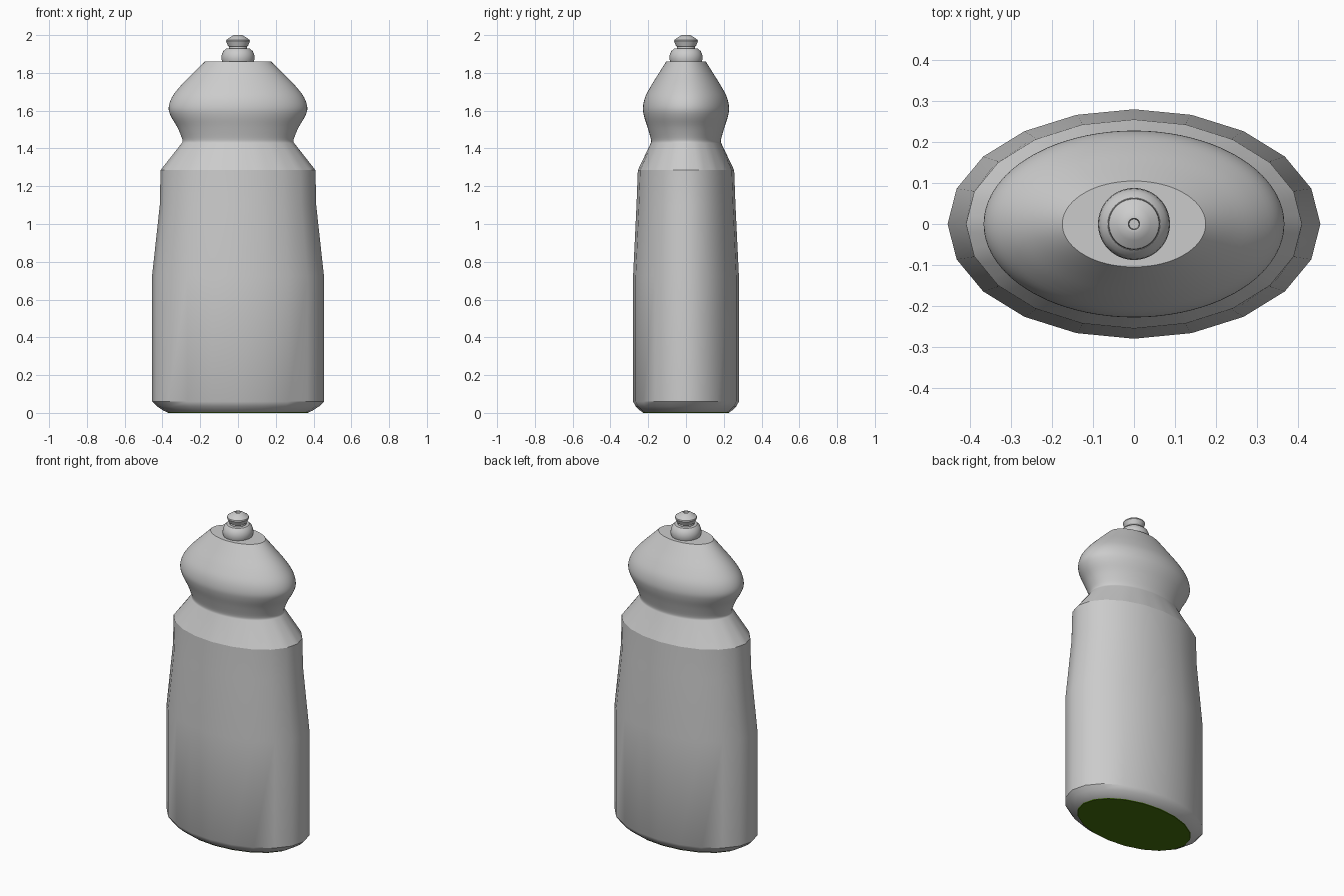
import bpy
from math import sin, cos, pi

if "Cube" in bpy.data.objects:
    bpy.data.objects.remove(bpy.data.objects["Cube"])


def ring(rx, ry, z, n, facets=None):
    """Elliptical ring; with facets its points lie on a polygon of that many sides."""
    pts = []
    for i in range(n):
        if facets:
            step = n // facets
            k, t = i // step, (i % step) / step
            a, b = 2 * pi * k / facets, 2 * pi * (k + 1) / facets
            c, s = cos(a) * (1 - t) + cos(b) * t, sin(a) * (1 - t) + sin(b) * t
        else:
            c, s = cos(2 * pi * i / n), sin(2 * pi * i / n)
        pts.append((rx * c, ry * s, z))
    return pts


def loft(name, rings, cap_bottom=False, cap_top=False, angle=32):
    n = len(rings[0])
    verts = [p for r in rings for p in r]
    faces = []
    for j in range(len(rings) - 1):
        for i in range(n):
            k = (i + 1) % n
            faces.append((j * n + i, j * n + k, (j + 1) * n + k, (j + 1) * n + i))
    if cap_bottom:
        faces.append(tuple(range(n - 1, -1, -1)))
    if cap_top:
        faces.append(tuple(range(len(verts) - n, len(verts))))
    me = bpy.data.meshes.new(name)
    me.from_pydata(verts, [], faces)
    ob = bpy.data.objects.new(name, me)
    bpy.context.collection.objects.link(ob)
    bpy.ops.object.select_all(action='DESELECT')
    ob.select_set(True)
    bpy.context.view_layer.objects.active = ob
    bpy.ops.object.shade_smooth_by_angle(angle=angle * pi / 180)
    return ob


def catmull(pts, steps):
    """Smooth curve through the profile points."""
    p = [pts[0]] + pts + [pts[-1]]
    out = []
    for i in range(1, len(p) - 2):
        for s in range(steps):
            t = s / steps
            out.append(tuple(
                0.5 * (2 * b + (c - a) * t + (2 * a - 5 * b + 4 * c - d) * t * t
                       + (3 * b - a - 3 * c + d) * t ** 3)
                for a, b, c, d in zip(p[i - 1], p[i], p[i + 1], p[i + 2])))
    return out + [pts[-1]]


# Lower body: 20-sided oval with a chamfered foot and a tapered grip
body = [(0.375, 0.230, 0.004), (0.395, 0.243, 0.012), (0.43, 0.267, 0.035),
        (0.455, 0.28, 0.06), (0.455, 0.28, 0.725), (0.414, 0.262, 1.10),
        (0.41, 0.255, 1.285)]
loft("bottle_body", [ring(*r, 20) for r in body])

# Green underside
base = loft("bottle_base", [ring(0.372, 0.228, 0.0, 20),
                            ring(0.375, 0.230, 0.004, 20)], cap_bottom=True)
green = bpy.data.materials.new("dark_green")
green.diffuse_color = (0.06, 0.16, 0.004, 1)
green.use_nodes = True
green.node_tree.nodes["Principled BSDF"].inputs["Base Color"].default_value = green.diffuse_color
base.data.materials.append(green)

# Shoulder, waist and rounded upper bulge
upper = catmull([(0.30, 0.188, 1.425), (0.294, 0.185, 1.445), (0.32, 0.203, 1.51),
                 (0.355, 0.222, 1.57), (0.367, 0.228, 1.615), (0.35, 0.217, 1.67),
                 (0.305, 0.186, 1.73), (0.24, 0.145, 1.796), (0.175, 0.105, 1.86)], 4)
loft("bottle_shoulder", [ring(0.41, 0.255, 1.285, 80, 20)]
     + [ring(*r, 80) for r in upper], cap_top=True)

# Cap collar
collar = [(0.084, 1.86), (0.088, 1.875), (0.086, 1.895), (0.078, 1.915),
          (0.064, 1.928), (0.048, 1.930), (0.046, 1.945)]
loft("cap_collar", [ring(r, r, z, 40) for r, z in collar], cap_top=True)

# Pull-up nozzle with a small dimple on top
nozzle = [(0.046, 1.938), (0.053, 1.943), (0.063, 1.968), (0.061, 1.975),
          (0.04, 1.990), (0.022, 2.0), (0.014, 2.0), (0.012, 1.99)]
loft("cap_nozzle", [ring(r, r, z, 40) for r, z in nozzle],
     cap_bottom=True, cap_top=True)
